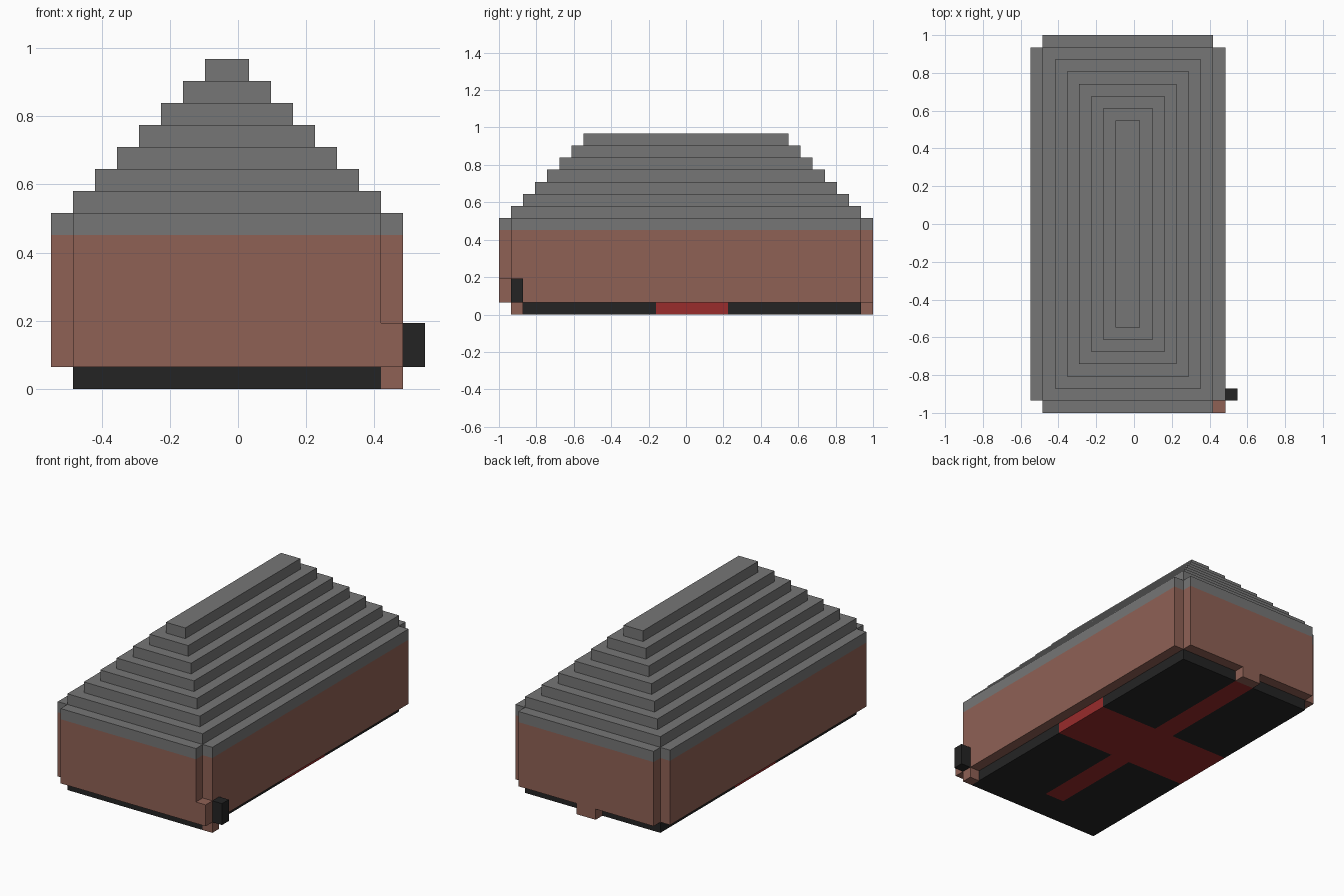
import bpy
import bmesh
from mathutils import Vector

if "Cube" in bpy.data.objects:
    bpy.data.objects.remove(bpy.data.objects["Cube"], do_unlink=True)

# All sizes are in blocks: the plan is 17 by 31 blocks, 15 high
U = 2 / 31
ORIGIN = Vector((8.5, 15.5, 0))


def material(name, r, g, b):
    m = bpy.data.materials.new(name)
    m.use_nodes = True
    m.diffuse_color = (r, g, b, 1)
    m.node_tree.nodes["Principled BSDF"].inputs["Base Color"].default_value = (r, g, b, 1)
    return m


grey = material("roof grey", 0.181, 0.181, 0.181)
brick = material("brick brown", 0.275, 0.12, 0.091)
black = material("floor black", 0.0176, 0.0176, 0.0176)
red = material("carpet red", 0.319, 0.025, 0.025)


def finish(name, bm, *mats):
    """Scale a block-unit mesh into place and link it."""
    bmesh.ops.recalc_face_normals(bm, faces=bm.faces)
    for v in bm.verts:
        v.co = (v.co - ORIGIN) * U
    mesh = bpy.data.meshes.new(name)
    bm.to_mesh(mesh)
    bm.free()
    for m in mats:
        mesh.materials.append(m)
    obj = bpy.data.objects.new(name, mesh)
    bpy.context.collection.objects.link(obj)
    return obj


def prism(outline, z0, z1):
    """Extrude a plan outline from z0 up to z1."""
    bm = bmesh.new()
    base = bm.faces.new([bm.verts.new((x, y, z0)) for x, y in outline])
    ext = bmesh.ops.extrude_face_region(bm, geom=[base], use_keep_orig=True)
    tops = [g for g in ext["geom"] if isinstance(g, bmesh.types.BMVert)]
    bmesh.ops.translate(bm, vec=(0, 0, z1 - z0), verts=tops)
    return bm


def box(x0, x1, y0, y1, z0, z1):
    return prism([(x0, y0), (x1, y0), (x1, y1), (x0, y1)], z0, z1)


# Walls and eaves share a rectangle with notched corners
plan = [(1, 0), (15, 0), (15, 1), (16, 1), (16, 30), (15, 30),
        (15, 31), (1, 31), (1, 30), (0, 30), (0, 1), (1, 1)]
finish("walls", prism(plan, 1, 7), brick)
finish("eaves", prism(plan, 7, 8), grey)

# Stepped hip roof
for i in range(1, 8):
    finish(f"roof_tier_{i}", box(i, 16 - i, i, 31 - i, 7 + i, 8 + i), grey)

# Floor slab with a red cross-shaped carpet
bm = box(1, 15, 1, 30, 0, 1)
for axis, cuts in ((Vector((1, 0, 0)), (7, 9)), (Vector((0, 1, 0)), (4, 13, 19))):
    for c in cuts:
        bmesh.ops.bisect_plane(bm, geom=bm.verts[:] + bm.edges[:] + bm.faces[:],
                               plane_co=axis * c, plane_no=axis)
for f in bm.faces:
    c = f.calc_center_median()
    f.material_index = int(13 < c.y < 19 or (7 < c.x < 9 and c.y > 4))
finish("floor", bm, black, red)

# Back doorstep and the small corner blocks
finish("back_step", box(7, 9, 30, 31, 0, 1), brick)
finish("corner_block", box(15, 16, 0, 1, 1, 3), brick)
finish("corner_foot", box(15, 16, 1, 2, 0, 1), brick)
finish("corner_post", box(16, 17, 1, 2, 1, 3), black)
